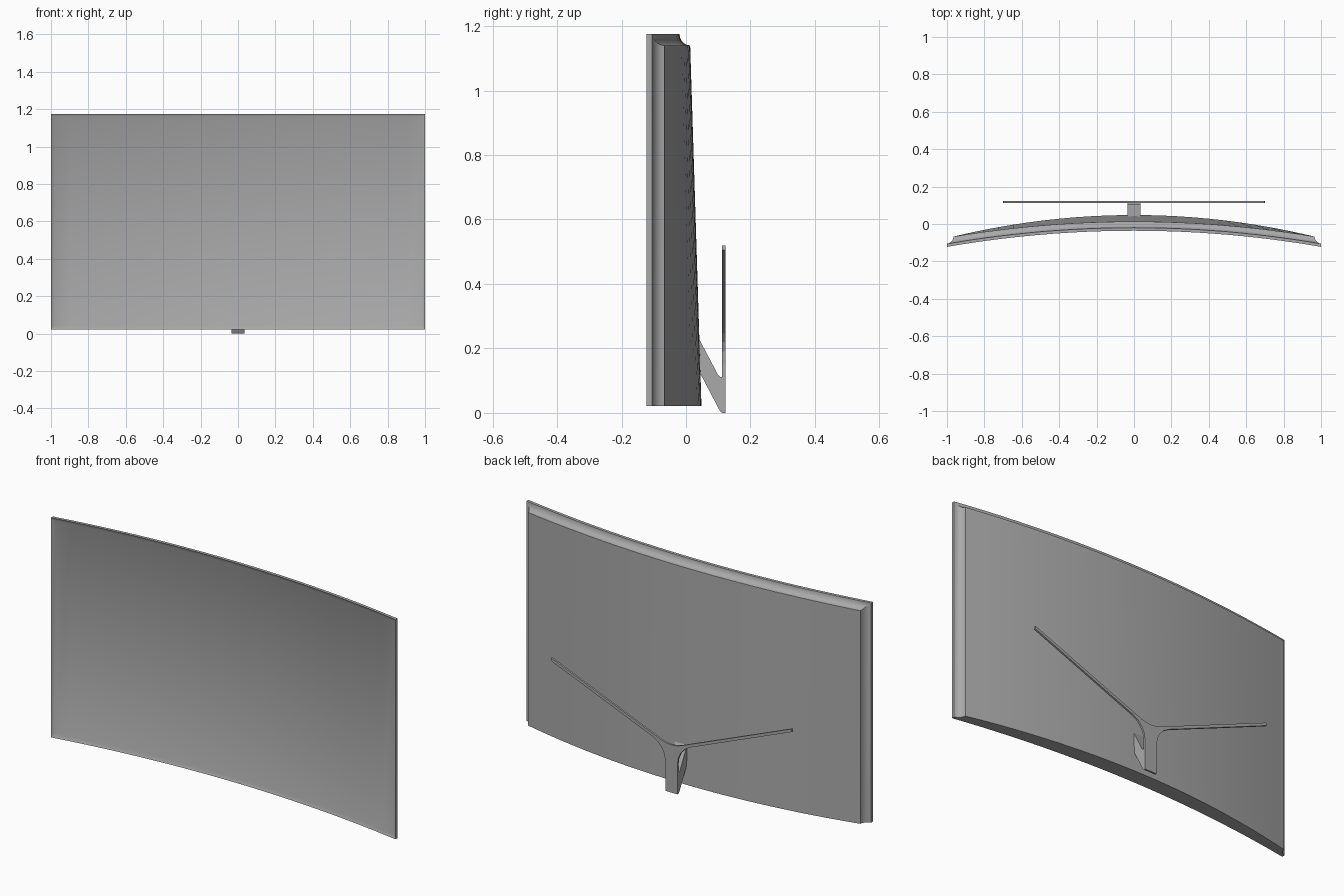
import bpy, bmesh, math

if "Cube" in bpy.data.objects:
    bpy.data.objects.remove(bpy.data.objects["Cube"], do_unlink=True)

grey = bpy.data.materials.new("plain_grey")
grey.use_nodes = True
colour = (0.4, 0.4, 0.4, 1)
grey.diffuse_color = colour
grey.node_tree.nodes["Principled BSDF"].inputs["Base Color"].default_value = colour


def finish(name, bm, smooth=True):
    bmesh.ops.recalc_face_normals(bm, faces=bm.faces)
    mesh = bpy.data.meshes.new(name)
    bm.to_mesh(mesh)
    bm.free()
    mesh.materials.append(grey)
    obj = bpy.data.objects.new(name, mesh)
    bpy.context.collection.objects.link(obj)
    if smooth:
        bpy.ops.object.select_all(action="DESELECT")
        bpy.context.view_layer.objects.active = obj
        obj.select_set(True)
        bpy.ops.object.shade_smooth_by_angle(angle=math.radians(25))
    return obj


def extrude(name, outline, direction):
    """Solid made from a flat outline pushed along a direction."""
    bm = bmesh.new()
    face = bm.faces.new([bm.verts.new(p) for p in outline])
    moved = bmesh.ops.extrude_face_region(bm, geom=[face])["geom"]
    bmesh.ops.translate(bm, vec=direction,
                        verts=[v for v in moved if isinstance(v, bmesh.types.BMVert)])
    return finish(name, bm, smooth=False)


# Curved display: rings lofted from the recessed screen to the back shell
COLS = 24
BOTTOM, TOP = 0.022, 1.175


def ring(bm, inset, low, high, depth, bulge=0):
    rows = ([], [])
    w = 1 - inset
    for i in range(COLS + 1):
        t = 2 * i / COLS - 1
        x = w * t
        y = -0.036 - 0.086 * x * x + depth
        rows[0].append(bm.verts.new((x, y + bulge * (1 - t * t), low)))
        rows[1].append(bm.verts.new((x, y, high)))
    return rows


def cap(bm, rows):
    for i in range(COLS):
        bm.faces.new((rows[0][i], rows[0][i + 1], rows[1][i + 1], rows[1][i]))


bm = bmesh.new()
rings = [ring(bm, 0.018, BOTTOM + 0.018, TOP - 0.018, 0.008),
         ring(bm, 0, BOTTOM, TOP, 0),
         ring(bm, 0, BOTTOM, TOP, 0.016)]
STEPS = 5
for k in range(1, STEPS + 1):
    a = math.pi / 2 * k / STEPS
    inset = 0.035 * math.sin(a)
    rings.append(ring(bm, inset, BOTTOM, TOP - inset, 0.016 + 0.033 * (1 - math.cos(a)),
                      0.035 if k == STEPS else 0))
for a, b in zip(rings, rings[1:]):
    loop_a = a[0] + a[1][::-1]
    loop_b = b[0] + b[1][::-1]
    n = len(loop_a)
    for i in range(n):
        j = (i + 1) % n
        bm.faces.new((loop_a[i], loop_a[j], loop_b[j], loop_b[i]))
cap(bm, rings[0])
cap(bm, rings[-1])
finish("curved_display", bm)

# Upright Y-shaped stand, mirrored about the centre
half = [(0.035, 0), (0.035, 0.15), (0.04, 0.19), (0.054, 0.22), (0.078, 0.247),
        (0.11, 0.266), (0.7, 0.505), (0.698, 0.52), (0.06, 0.262), (0.03, 0.253)]
outline = half + [(0, 0.25)] + [(-x, z) for x, z in reversed(half)]
extrude("stand_legs", [(x, 0.112, z) for x, z in outline], (0, 0.01, 0))

# Slanted bracket from the foot of the stand to the back of the display
side = [(0.035, 0.24), (0.1, 0.117), (0.105, 0.112), (0.112, 0.112),
        (0.112, 0), (0.107, 0.004), (0.102, 0.012), (0.035, 0.14)]
extrude("stand_bracket", [(-0.035, y, z) for y, z in side], (0.07, 0, 0))
